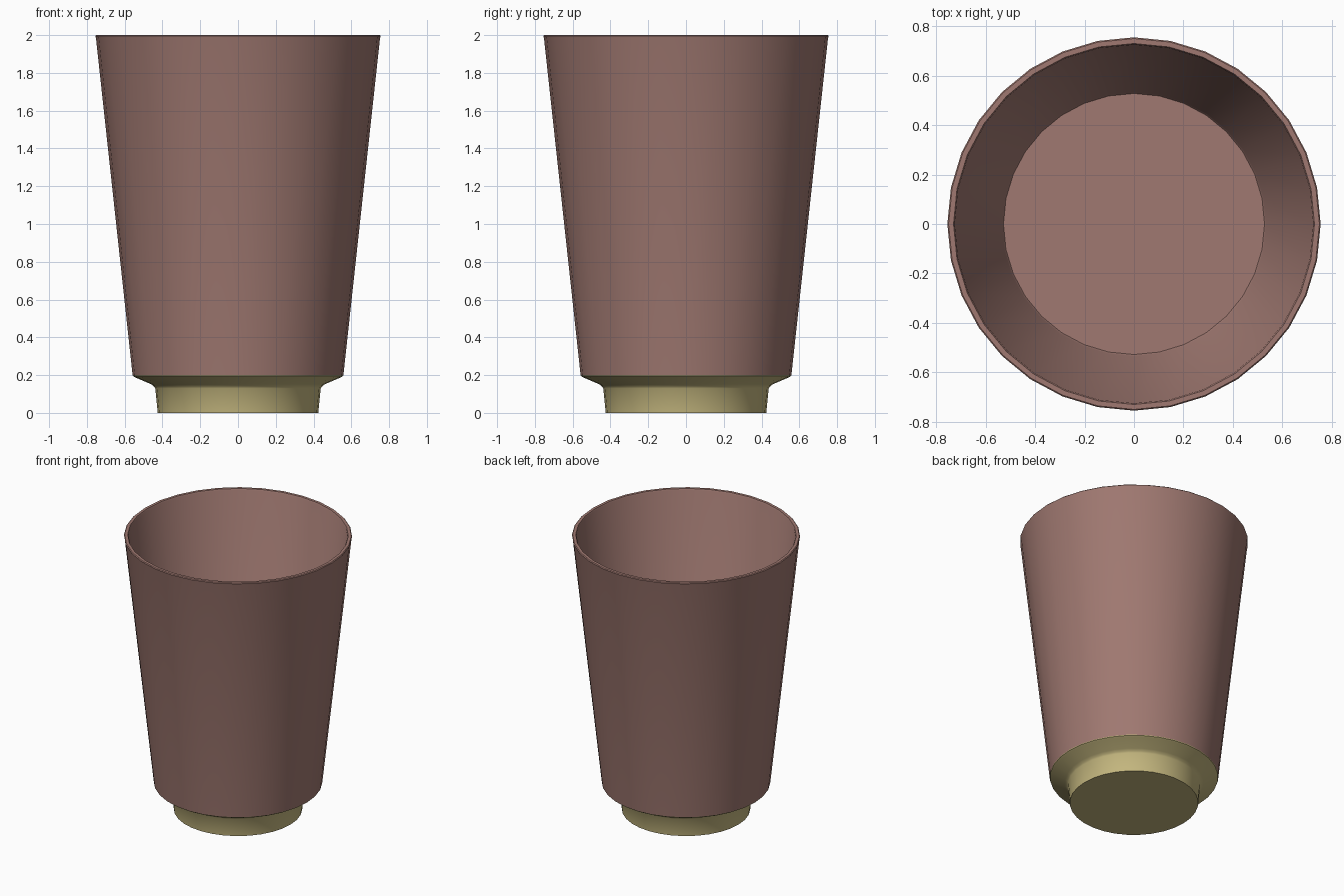
import bpy, bmesh, math

cube = bpy.data.objects.get("Cube")
if cube:
    bpy.data.objects.remove(cube, do_unlink=True)

SIDES = 32


def material(name, rgb):
    m = bpy.data.materials.new(name)
    m.use_nodes = True
    m.diffuse_color = (*rgb, 1)
    m.node_tree.nodes["Principled BSDF"].inputs["Base Color"].default_value = (*rgb, 1)
    return m


def lathe(name, profile, mat, cap_first=False, cap_last=False):
    """Spin a (radius, height) profile around z, closing the chosen ends."""
    bm = bmesh.new()
    rings = []
    for r, z in profile:
        rings.append([bm.verts.new((r * math.cos(a), r * math.sin(a), z))
                      for a in (2 * math.pi * i / SIDES for i in range(SIDES))])
    for low, high in zip(rings, rings[1:]):
        for i in range(SIDES):
            j = (i + 1) % SIDES
            bm.faces.new((low[i], low[j], high[j], high[i]))
    if cap_first:
        bm.faces.new(rings[0][::-1])
    if cap_last:
        bm.faces.new(rings[-1])
    mesh = bpy.data.meshes.new(name)
    bm.to_mesh(mesh)
    bm.free()
    mesh.materials.append(mat)
    obj = bpy.data.objects.new(name, mesh)
    bpy.context.collection.objects.link(obj)
    bpy.ops.object.select_all(action='DESELECT')
    obj.select_set(True)
    bpy.context.view_layer.objects.active = obj
    bpy.ops.object.shade_smooth_by_angle(angle=math.radians(35))
    return obj


clay = material("dusty_rose", (0.35, 0.19, 0.165))
brass = material("pale_olive", (0.55, 0.47, 0.21))

# Cup: outer wall, slightly rounded rim, inner wall and floor
lathe("cup_wall", [(0.558, 0.2), (0.752, 1.985), (0.755, 1.995), (0.75, 2.0),
                   (0.73, 2.0), (0.725, 1.99), (0.535, 0.225), (0.528, 0.215)],
      clay, cap_last=True)

# Foot: tapered base flaring out to the bottom of the cup
lathe("foot", [(0.425, 0.0), (0.438, 0.13), (0.445, 0.14), (0.46, 0.152),
               (0.545, 0.188), (0.556, 0.195), (0.558, 0.2)],
      brass, cap_first=True)
